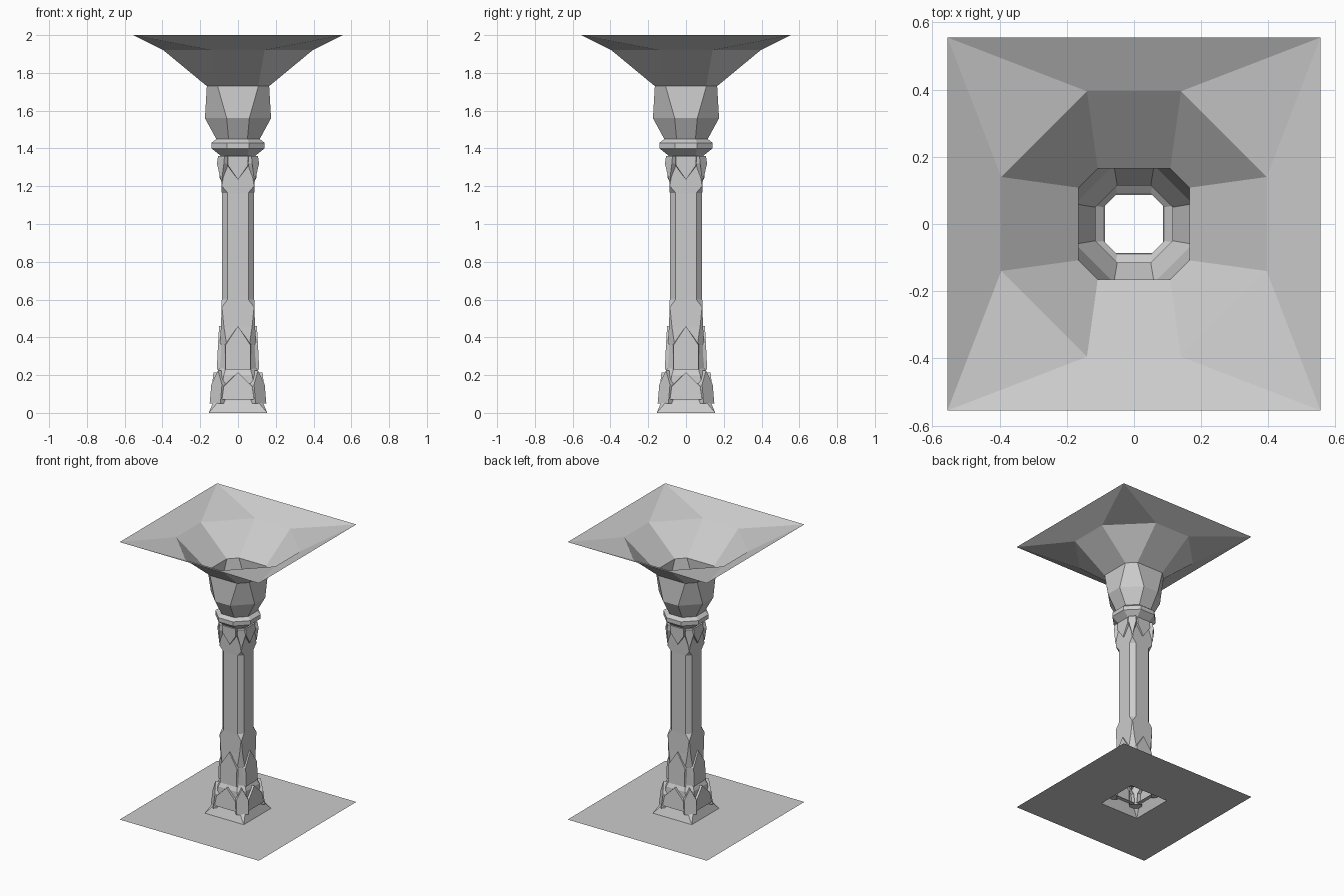
import bpy, bmesh
from math import pi
from mathutils import Matrix

if "Cube" in bpy.data.objects:
    bpy.data.objects.remove(bpy.data.objects["Cube"])


def finish(name, bm):
    bmesh.ops.remove_doubles(bm, verts=bm.verts, dist=0.0005)
    bmesh.ops.recalc_face_normals(bm, faces=bm.faces)
    mesh = bpy.data.meshes.new(name)
    bm.to_mesh(mesh)
    bm.free()
    ob = bpy.data.objects.new(name, mesh)
    bpy.context.collection.objects.link(ob)
    return ob


def loft(name, rings):
    """Open skin through eight-sided rings (z, half width, half flat side)."""
    bm = bmesh.new()
    prev = None
    for z, a, b in rings:
        pts = [(-b, -a), (b, -a), (a, -b), (a, b), (b, a), (-b, a), (-a, b), (-a, -b)]
        ring = [bm.verts.new((x, y, z)) for x, y in pts]
        if prev:
            for i in range(8):
                j = (i + 1) % 8
                bm.faces.new((prev[i], prev[j], ring[j], ring[i]))
        prev = ring
    return finish(name, bm)


def shields(name, half, back, start=0.0):
    """Four pointed raised panels; half = right outline (x, z, depth), ends at the tip."""
    outline = half + [(-x, z, d) for x, z, d in reversed(half) if x > 0]
    bm = bmesh.new()
    for k in range(4):
        rot = Matrix.Rotation(start + k * pi / 2, 4, 'Z')
        front = [bm.verts.new(rot @ Matrix.Translation((x, -d, z)).to_translation())
                 for x, z, d in outline]
        rear = [bm.verts.new(rot @ Matrix.Translation((x * 1.08, -back, z)).to_translation())
                for x, z, d in outline]
        bm.faces.new(front)
        n = len(front)
        for i in range(n):
            j = (i + 1) % n
            bm.faces.new((front[i], rear[i], rear[j], front[j]))
    return finish(name, bm)


# Floor square with an opening under the column
loft("floor", [(0, 0.555, 0.555), (0, 0.155, 0.155)])

# Stepped base, square shaft with stopped chamfers
loft("shaft", [(0, 0.155, 0.155), (0.065, 0.128, 0.1), (0.2, 0.118, 0.075),
               (0.235, 0.1, 0.065), (0.36, 0.096, 0.06), (0.46, 0.09, 0.075),
               (0.56, 0.087, 0.085), (0.6, 0.086, 0.055), (1.165, 0.086, 0.055),
               (1.2, 0.087, 0.085), (1.25, 0.088, 0.078), (1.36, 0.09, 0.055)])

# Collar ring and bulging capital
loft("collar", [(1.36, 0.09, 0.05), (1.40, 0.14, 0.058), (1.43, 0.14, 0.058),
                (1.45, 0.115, 0.05)])
loft("capital", [(1.45, 0.115, 0.05), (1.56, 0.175, 0.06), (1.73, 0.165, 0.108)])

# Flared vault reaching the square ceiling edge
loft("vault", [(1.73, 0.165, 0.108), (1.92, 0.395, 0.14), (2.0, 0.555, 0.555)])

# Pointed carvings on the base
shields("lower_base_shields", [(0.085, 0.07, 0.145), (0.075, 0.14, 0.138), (0, 0.215, 0.13)], 0.1)
shields("lower_corner_shields", [(0.04, 0.05, 0.172), (0.04, 0.15, 0.16), (0, 0.225, 0.15)],
        0.115, pi / 4)
shields("upper_base_shields", [(0.065, 0.23, 0.112), (0.065, 0.36, 0.106), (0, 0.46, 0.1)], 0.089)

# Downward leaves below the collar, on faces and corners
shields("face_leaves", [(0.052, 1.36, 0.1), (0.052, 1.31, 0.102), (0, 1.235, 0.096)], 0.087)
shields("corner_leaves", [(0.024, 1.36, 0.125), (0.026, 1.32, 0.132), (0, 1.22, 0.124)],
        0.102, pi / 4)
